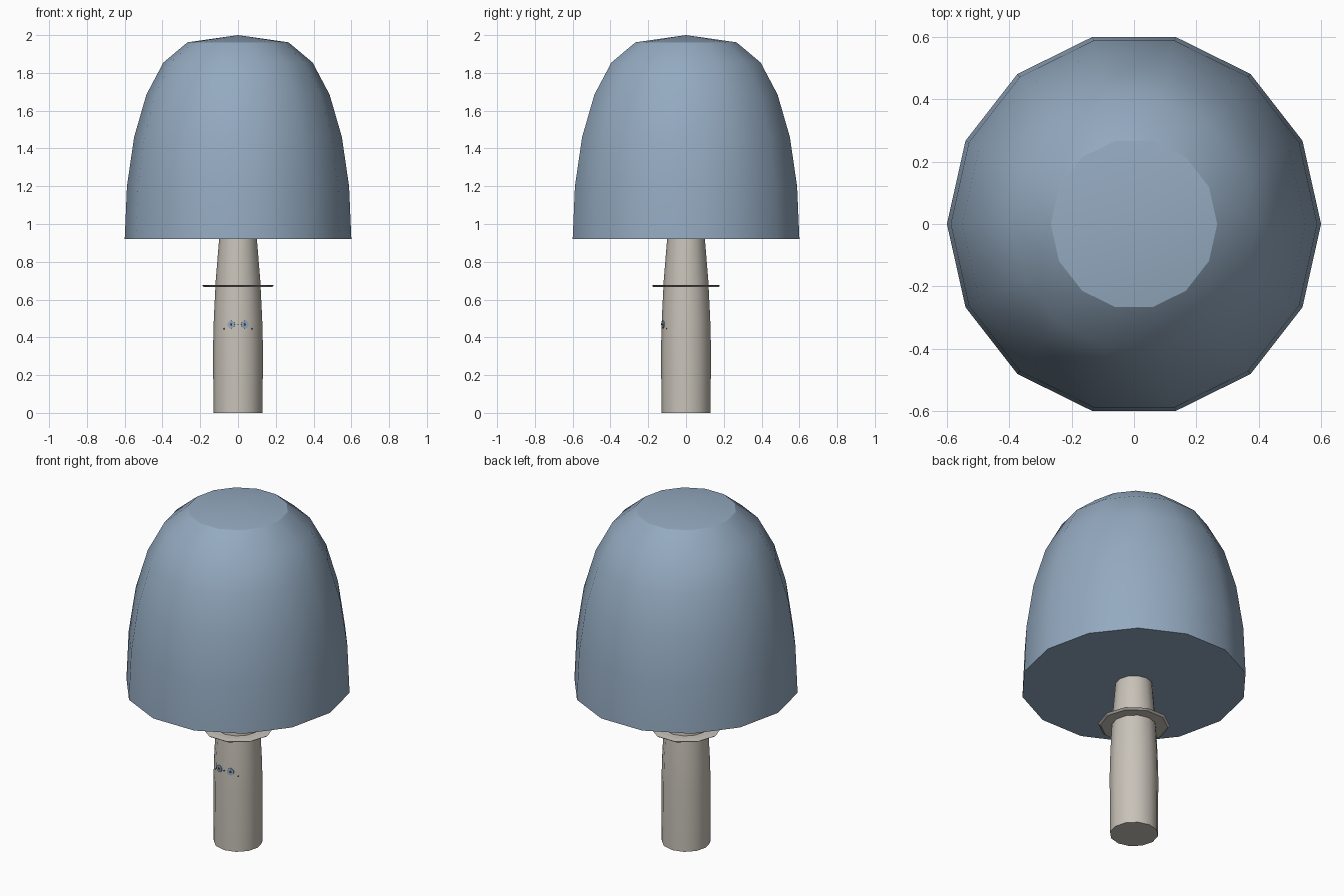
import bpy, bmesh, math
from mathutils import Matrix

if "Cube" in bpy.data.objects:
    bpy.data.objects.remove(bpy.data.objects["Cube"])


def material(name, rgb):
    m = bpy.data.materials.new(name)
    m.diffuse_color = (*rgb, 1)
    m.use_nodes = True
    m.node_tree.nodes["Principled BSDF"].inputs["Base Color"].default_value = m.diffuse_color
    return m


BLUE = material("dusty blue", (0.296, 0.402, 0.527))
STONE = material("warm grey", (0.578, 0.539, 0.479))
DARK = material("dark slate", (0.05, 0.07, 0.09))


def finish(bm, name, mat, angle=None):
    bmesh.ops.recalc_face_normals(bm, faces=bm.faces[:])
    mesh = bpy.data.meshes.new(name)
    bm.to_mesh(mesh)
    bm.free()
    ob = bpy.data.objects.new(name, mesh)
    bpy.context.collection.objects.link(ob)
    mesh.materials.append(mat)
    if angle:
        bpy.ops.object.select_all(action='DESELECT')
        ob.select_set(True)
        bpy.context.view_layer.objects.active = ob
        bpy.ops.object.shade_smooth_by_angle(angle=math.radians(angle))
    return ob


def lathe(name, profile, sides, mat, apex=None, y_scale=1.0, angle=None):
    """Closed turned shape from (radius, height) points, bottom to top."""
    bm = bmesh.new()
    rings = []
    for r, z in profile:
        rings.append([bm.verts.new((r * math.cos(2 * math.pi * i / sides),
                                    r * math.sin(2 * math.pi * i / sides) * y_scale, z))
                      for i in range(sides)])
    for low, high in zip(rings, rings[1:]):
        for i in range(sides):
            j = (i + 1) % sides
            bm.faces.new((low[i], low[j], high[j], high[i]))
    bm.faces.new(rings[0][::-1])
    top = rings[-1]
    if apex is None:
        bm.faces.new(top)
    else:
        tip = bm.verts.new((0, 0, apex))
        for i in range(sides):
            bm.faces.new((top[i], top[(i + 1) % sides], tip))
    return finish(bm, name, mat, angle)


def disc(name, x, y, z, radius, depth, turn, mat):
    """Thin round plate facing outward from the stalk."""
    bm = bmesh.new()
    place = (Matrix.Translation((x, y, z)) @ Matrix.Rotation(turn, 4, 'Z')
             @ Matrix.Rotation(math.pi / 2, 4, 'X'))
    bmesh.ops.create_cone(bm, cap_ends=True, segments=12, radius1=radius,
                          radius2=radius, depth=depth, matrix=place)
    return finish(bm, name, mat)


# Domed cap with a shallow pointed crown
lathe("cap", [(0.60, 0.92), (0.588, 1.20), (0.55, 1.46), (0.485, 1.685),
              (0.395, 1.855), (0.267, 1.962)],
      14, BLUE, apex=2.0, y_scale=1.0257, angle=30)

# Tapered stalk
lathe("stalk", [(0.13, 0), (0.132, 0.35), (0.128, 0.5), (0.118, 0.7),
                (0.10, 0.92), (0.098, 0.94)], 12, STONE, angle=35)

# Thin collar around the stalk
lathe("collar", [(0.18, 0.666), (0.193, 0.675), (0.16, 0.678)], 10, STONE)

# Small face on the front of the stalk
for side, label in ((-1, "left"), (1, "right")):
    turn = side * math.radians(15)
    disc(label + "_eye", side * 0.036, -0.121, 0.468, 0.02, 0.008, turn, BLUE)
    disc(label + "_pupil", side * 0.037, -0.1255, 0.468, 0.006, 0.004, turn, DARK)
    disc(label + "_freckle", side * 0.074, -0.102, 0.445, 0.004, 0.006,
         side * math.radians(45), DARK)
disc("nose", 0, -0.129, 0.468, 0.004, 0.006, 0, DARK)
